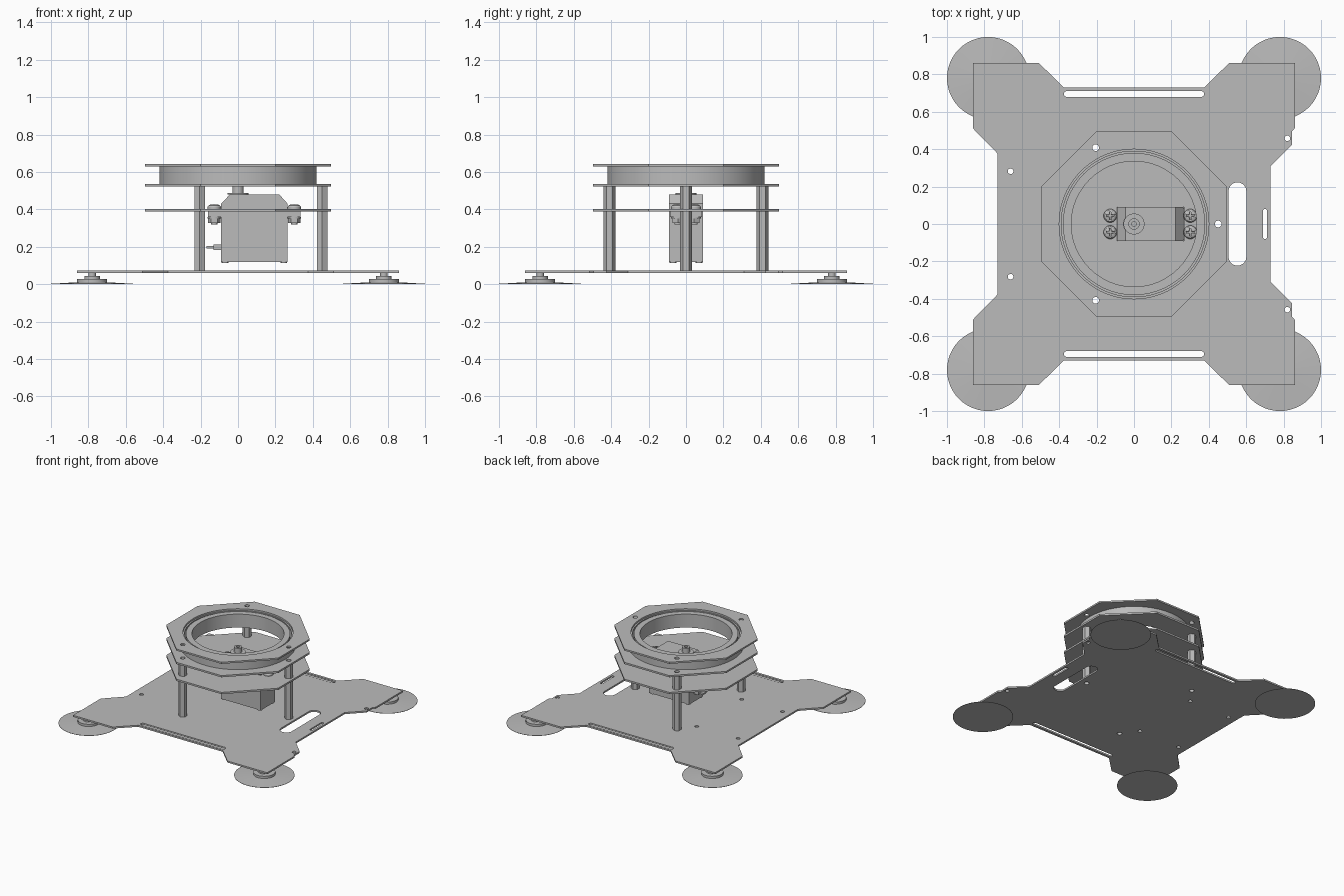
import bpy, bmesh
from math import cos, sin, pi
from mathutils import Matrix

if "Cube" in bpy.data.objects:
    bpy.data.objects.remove(bpy.data.objects["Cube"])

grey = bpy.data.materials.new("plain grey")
grey.use_nodes = True
grey.diffuse_color = (0.5, 0.5, 0.5, 1)
grey.node_tree.nodes["Principled BSDF"].inputs["Base Color"].default_value = grey.diffuse_color


def finish(name, mesh, smooth=True):
    obj = bpy.data.objects.new(name, mesh)
    bpy.context.collection.objects.link(obj)
    mesh.materials.clear()
    mesh.materials.append(grey)
    if smooth:
        bpy.ops.object.select_all(action="DESELECT")
        obj.select_set(True)
        bpy.context.view_layer.objects.active = obj
        bpy.ops.object.shade_smooth_by_angle(angle=0.5)
    return obj


def circle(x, y, r, n=32, turn=0.0):
    return [(x + r * cos(2 * pi * i / n + turn), y + r * sin(2 * pi * i / n + turn)) for i in range(n)]


def slot(x, y, w, h, n=10):
    """Rounded slot outline centred on x, y."""
    r = min(w, h) / 2
    pts = []
    for i in range(4 * n):
        a = 2 * pi * (i + 0.5) / (4 * n)
        sx = 1 if cos(a) > 0 else -1
        sy = 1 if sin(a) > 0 else -1
        pts.append((x + sx * (w / 2 - r) + r * cos(a), y + sy * (h / 2 - r) + r * sin(a)))
    return pts


def plate(name, z0, z1, outlines):
    """Flat sheet: first outline is the edge, the others are holes."""
    curve = bpy.data.curves.new(name, "CURVE")
    curve.dimensions = "2D"
    curve.fill_mode = "BOTH"
    curve.extrude = (z1 - z0) / 2
    for pts in outlines:
        s = curve.splines.new("POLY")
        s.points.add(len(pts) - 1)
        for p, (x, y) in zip(s.points, pts):
            p.co = (x, y, 0, 1)
        s.use_cyclic_u = True
    temp = bpy.data.objects.new("temp", curve)
    mesh = bpy.data.meshes.new_from_object(temp)
    bpy.data.objects.remove(temp)
    bm = bmesh.new()
    bm.from_mesh(mesh)
    bmesh.ops.remove_doubles(bm, verts=bm.verts, dist=1e-5)
    bmesh.ops.translate(bm, verts=bm.verts, vec=(0, 0, (z0 + z1) / 2))
    bmesh.ops.recalc_face_normals(bm, faces=bm.faces)
    bm.to_mesh(mesh)
    bm.free()
    return finish(name, mesh)


def lathe(name, profile, loc=(0, 0, 0), steps=48, closed=False):
    """Spin an (r, z) profile about a vertical axis."""
    bm = bmesh.new()
    vs = [bm.verts.new((r, 0, z)) for r, z in profile]
    es = [bm.edges.new(p) for p in zip(vs, vs[1:])]
    if closed:
        es.append(bm.edges.new((vs[-1], vs[0])))
    bmesh.ops.spin(bm, geom=vs + es, cent=(0, 0, 0), axis=(0, 0, 1), angle=2 * pi, steps=steps)
    bmesh.ops.remove_doubles(bm, verts=bm.verts, dist=1e-5)
    bmesh.ops.recalc_face_normals(bm, faces=bm.faces)
    bmesh.ops.translate(bm, verts=bm.verts, vec=loc)
    mesh = bpy.data.meshes.new(name)
    bm.to_mesh(mesh)
    bm.free()
    return finish(name, mesh)


def box(name, lo, hi):
    x0, y0, z0 = lo
    x1, y1, z1 = hi
    return plate(name, z0, z1, [[(x0, y0), (x1, y0), (x1, y1), (x0, y1)]])


def cut(target, cutter):
    m = target.modifiers.new("cut", "BOOLEAN")
    m.operation = "DIFFERENCE"
    m.object = cutter
    cutter.hide_render = True
    cutter.hide_viewport = True


posts = [(-0.205, 0.408), (-0.205, -0.408), (0.45, 0)]
post_holes = [circle(x, y, 0.018, 20) for x, y in posts]

# Base plate, back half outline mirrored to the front
half = [(0.73, 0.31), (0.845, 0.425), (0.845, 0.495), (0.862, 0.515), (0.862, 0.862), (0.51, 0.862),
        (0.375, 0.73), (-0.375, 0.73), (-0.51, 0.862), (-0.862, 0.862), (-0.862, 0.512), (-0.73, 0.377)]
outline = half + [(x, -y) for x, y in reversed(half)]
holes = [slot(0.553, 0, 0.095, 0.445), slot(0.7, 0, 0.022, 0.16)]
for side in (1, -1):
    holes.append(slot(0, 0.695 * side, 0.75, 0.03))
    for x, y in ((-0.66, 0.282), (-0.295, 0.285), (0.82, 0.458)):
        holes.append(circle(x, y * side, 0.015, 20))
plate("base_plate", 0.06, 0.073, [outline] + holes + post_holes)

# Suction feet at the four corners
for sx in (1, -1):
    for sy in (1, -1):
        lathe("suction_foot", [(0, 0), (0.22, 0), (0.22, 0.002), (0.08, 0.01), (0.08, 0.028), (0.042, 0.028),
                               (0.042, 0.044), (0.02, 0.044), (0.02, 0.062), (0, 0.062)],
              (0.78 * sx, 0.78 * sy, 0))

# Eight-sided upper plates
octagon = [(0.497, 0.2), (0.2, 0.497), (-0.2, 0.497), (-0.497, 0.2),
           (-0.497, -0.2), (-0.2, -0.497), (0.2, -0.497), (0.497, -0.2)]
servo_hole = [(-0.092, -0.092), (0.267, -0.092), (0.267, 0.092), (-0.092, 0.092)]
plate("servo_plate", 0.387, 0.401, [octagon, servo_hole] + post_holes)
plate("lower_ring_plate", 0.522, 0.536, [octagon, circle(0, 0, 0.335, 80)] + post_holes)
plate("upper_ring_plate", 0.63, 0.643, [octagon, circle(0, 0, 0.4, 80)] + post_holes)

# Hollow six-sided standoffs
for (x, y), hole in zip(posts, post_holes):
    for z0, z1 in ((0.073, 0.387), (0.401, 0.522)):
        plate("standoff", z0, z1, [circle(x, y, 0.032, 6, pi / 6), hole])


# Turntable bearing: two nested rings
def ring(name, r0, r1, z0, z1):
    lathe(name, [(r0, z0), (r1, z0), (r1, z1), (r0, z1)], steps=80, closed=True)


ring("bearing_outer_ring", 0.389, 0.42, 0.536, 0.63)
ring("bearing_inner_ring", 0.335, 0.38, 0.536, 0.63)

# Servo body: side profile stood upright
body = plate("servo_body", -0.09, 0.09, [[(-0.09, 0.118), (0.265, 0.118), (0.265, 0.43), (0.222, 0.478),
                                          (-0.045, 0.478), (-0.09, 0.43)]])
body.data.transform(Matrix.Rotation(pi / 2, 4, "X"))
for x in (-0.07, 0.245):
    for y in (-0.07, 0.07):
        lathe("case_screw", [(0, 0.112), (0.018, 0.112), (0.018, 0.128), (0, 0.128)], (x, y, 0), 16)
for name, x0, x1 in (("left_ear", 0.265, 0.335), ("right_ear", -0.16, -0.09)):
    box("servo_" + name, (x0, -0.085, 0.36), (x1, 0.085, 0.387))

# Servo output shaft
lathe("servo_shaft", [(0, 0.478), (0.056, 0.478), (0.056, 0.487), (0.03, 0.487), (0.03, 0.525),
                      (0.013, 0.525), (0.013, 0.5), (0, 0.5)], steps=32)

# Cable and its strain relief
box("cable_relief", (-0.13, -0.03, 0.182), (-0.09, 0.03, 0.212))
box("cable", (-0.168, -0.02, 0.19), (-0.13, 0.02, 0.203))

# Mounting screws with cross slots, and their nuts
for x in (-0.127, 0.301):
    for y in (-0.044, 0.044):
        head = lathe("screw_head", [(0, 0.401), (0.036, 0.401), (0.036, 0.412), (0.03, 0.421),
                                    (0.018, 0.426), (0, 0.427)], (x, y, 0), 24)
        a, b = 0.02, 0.005
        cross = plate("cross_cutter", 0.415, 0.45,
                      [[(x + p, y + q) for p, q in ((a, -b), (a, b), (b, b), (b, a), (-b, a), (-b, b),
                                                   (-a, b), (-a, -b), (-b, -b), (-b, -a), (b, -a), (b, -b))]])
        cut(head, cross)
        lathe("washer", [(0, 0.35), (0.037, 0.35), (0.037, 0.36), (0, 0.36)], (x, y, 0), 24)
        plate("nut", 0.326, 0.35, [circle(x, y, 0.034, 6)])
        lathe("screw_tip", [(0, 0.32), (0.018, 0.32), (0.018, 0.33), (0, 0.33)], (x, y, 0), 16)
